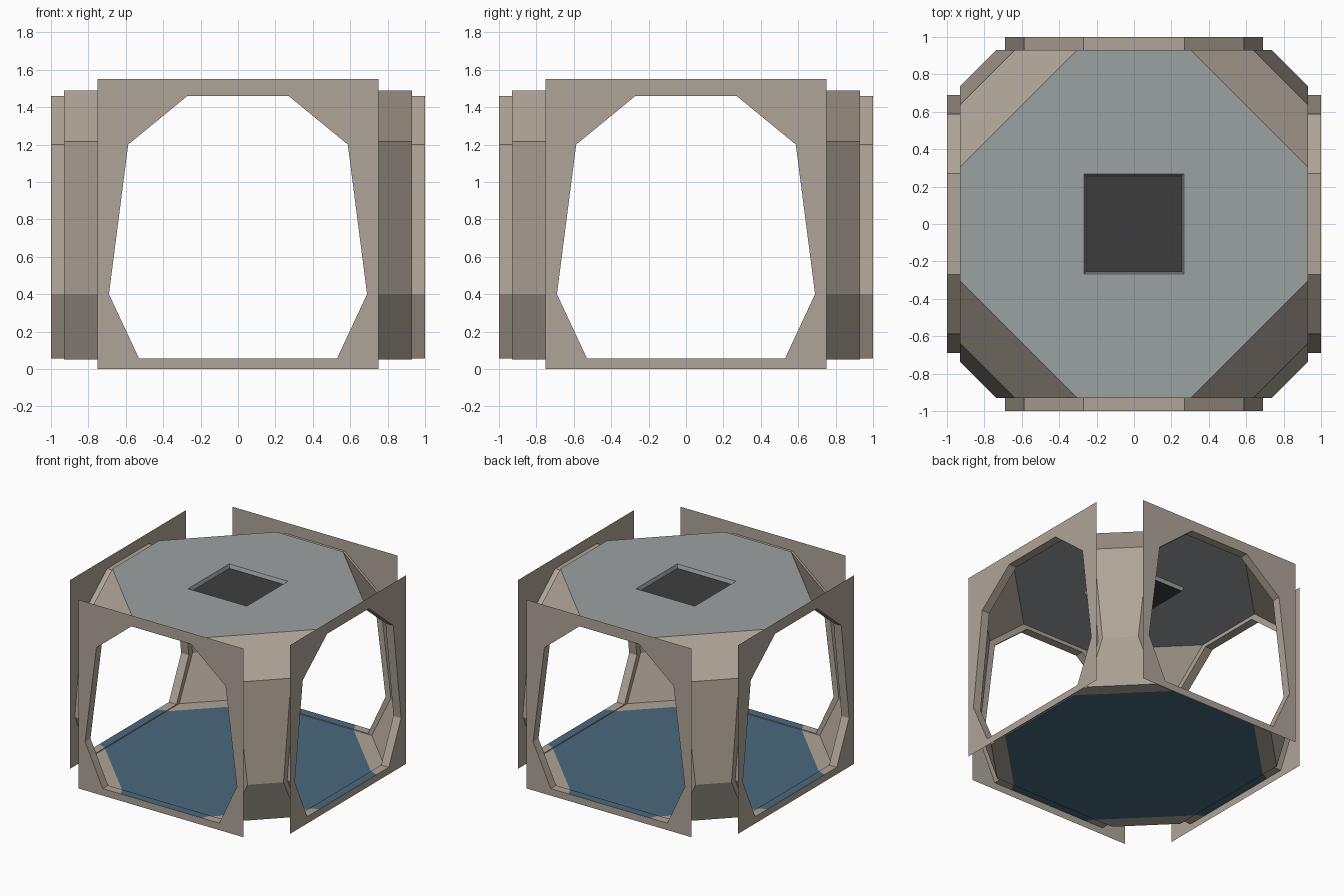
import bpy
import bmesh
from mathutils import Matrix
from math import pi

if "Cube" in bpy.data.objects:
    bpy.data.objects.remove(bpy.data.objects["Cube"])


def material(name, rgb):
    m = bpy.data.materials.new(name)
    m.diffuse_color = (*rgb, 1)
    m.use_nodes = True
    m.node_tree.nodes["Principled BSDF"].inputs["Base Color"].default_value = m.diffuse_color
    return m


BEIGE = material("beige wall", (0.43, 0.375, 0.315))
GREY = material("grey ceiling", (0.33, 0.355, 0.365))
BLUE = material("blue floor", (0.066, 0.14, 0.20))
DARK = material("dark hatch", (0.047, 0.047, 0.047))

IN, OUT = 0.93, 1.0          # room wall plane and door frame plane


def build(name, faces, mat, turn=0):
    """Make an object from a list of faces, turned by quarter turns about z."""
    bm = bmesh.new()
    for f in faces:
        bm.faces.new([bm.verts.new(p) for p in f])
    bmesh.ops.remove_doubles(bm, verts=bm.verts, dist=0.0005)
    bmesh.ops.rotate(bm, verts=bm.verts, cent=(0, 0, 0),
                     matrix=Matrix.Rotation(turn * pi / 2, 3, 'Z'))
    bmesh.ops.recalc_face_normals(bm, faces=bm.faces)
    me = bpy.data.meshes.new(name)
    bm.to_mesh(me)
    bm.free()
    me.materials.append(mat)
    ob = bpy.data.objects.new(name, me)
    bpy.context.collection.objects.link(ob)
    return ob


def loop(half, y):
    """Mirror a half profile (bottom to top) into a closed loop at depth y."""
    return [(x, y, z) for x, z in half] + [(-x, y, z) for x, z in reversed(half)]


def bridge(a, b):
    n = len(a)
    return [(a[i], a[(i + 1) % n], b[(i + 1) % n], b[i]) for i in range(n)]


def octagon(c, z):
    return [(c, -IN, z), (IN, -c, z), (IN, c, z), (c, IN, z),
            (-c, IN, z), (-IN, c, z), (-IN, -c, z), (-c, -IN, z)]


opening = [(0.53, 0.057), (0.69, 0.4), (0.587, 1.2), (0.27, 1.46)]
border = [(0.75, 0), (0.75, 0.4), (0.75, 1.2), (0.75, 1.55)]
room = [(0.565, 0.05), (0.738, 0.4), (0.638, 1.217), (0.303, 1.49)]
FLOOR = 0.40                 # half width of the blue floor edge at the doors

for k, side in enumerate(("front", "right", "back", "left")):
    # flat door plate with an eight-sided opening
    build(side + "_door_plate",
          bridge(loop(border, -OUT), loop(opening, -OUT)), BEIGE, k)
    # short door lining; its last face is the sill, replaced by three strips
    lining = bridge(loop(opening, -OUT), loop(opening, -IN))[:-1]
    z = opening[0][1]
    for s in (-1, 1):
        lining.append([(s * 0.53, -OUT, z), (s * 0.53, -IN, z),
                       (s * FLOOR, -IN, z), (s * 0.37, -OUT, z)])
    build(side + "_door_lining", lining, BEIGE, k)
    build(side + "_door_sill", [[(-0.37, -OUT, z), (0.37, -OUT, z),
                                 (FLOOR, -IN, z), (-FLOOR, -IN, z)]], BLUE, k)
    # narrow rim between lining and room walls
    build(side + "_door_rim",
          bridge(loop(opening, -IN), loop(room, -IN)), BEIGE, k)
    # angled corner wall with its strip of floor
    pts = [(FLOOR, 0.05)] + room
    wall = [[(a, -IN, za), (IN, -a, za), (IN, -b, zb), (b, -IN, zb)]
            for (a, za), (b, zb) in zip(pts, pts[1:])]
    build(side + "_corner_wall", wall, BEIGE, k)

# blue floor
build("floor", [octagon(FLOOR, 0.05)], BLUE)

# grey ceiling around a square recess
h, d = 0.267, 0.257
square = [(h, -h), (h, h), (-h, h), (-h, -h)]
top = [(x, y, 1.49) for x, y in square]
low = [(x * d / h, y * d / h, 1.46) for x, y in square]
rim = octagon(room[-1][0], 1.49)
ceiling = bridge(top, low)
for i in range(4):
    j = (i + 1) % 4
    ceiling.append([top[i], rim[2 * i + 1], rim[(2 * i + 2) % 8], top[j]])
    ceiling.append([top[i], rim[2 * i], rim[2 * i + 1]])
build("ceiling", ceiling, GREY)

# dark hatch at the bottom of the recess
build("ceiling_hatch", [low], DARK)
